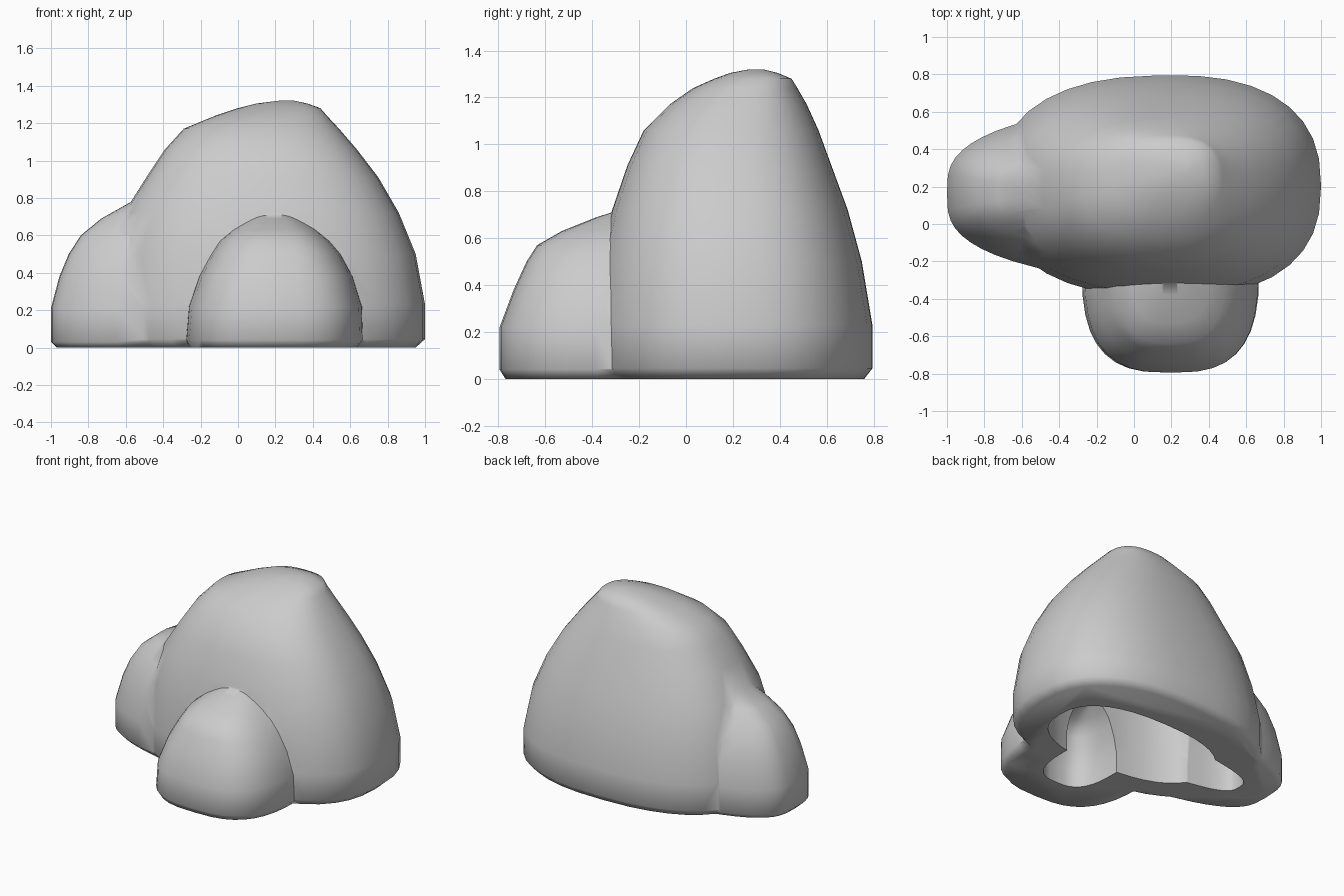
import bpy, bmesh, math

if "Cube" in bpy.data.objects:
    bpy.data.objects.remove(bpy.data.objects["Cube"])

SEG = 36

# Each lobe is a stack of rounded rings: (z, xmin, xmax, ymin, ymax)
MAIN = [(0, -.69, .95, -.36, .76), (.045, -.73, 1.0, -.39, .795), (.23, -.73, 1.0, -.39, .795),
        (.5, -.68, .95, -.365, .75), (.72, -.61, .86, -.315, .69), (.91, -.49, .75, -.25, .62),
        (1.06, -.39, .635, -.18, .565), (1.17, -.29, .54, -.07, .515), (1.24, -.12, .475, .03, .475),
        (1.28, .0, .44, .12, .45), (1.305, .1, .37, .19, .39), (1.32, .22, .3, .27, .33)]
LEFT = [(0, -.97, .05, -.22, .55), (.03, -1.0, .08, -.25, .58), (.21, -1.0, .08, -.25, .58),
        (.38, -.955, .05, -.21, .55), (.5, -.905, .0, -.17, .51), (.6, -.84, -.05, -.11, .45),
        (.69, -.73, -.1, -.05, .40), (.78, -.57, -.15, .01, .36), (.82, -.45, -.2, .06, .31)]
FRONT = [(0, -.26, .64, -.77, .36), (.04, -.28, .67, -.795, .38), (.22, -.265, .665, -.795, .38),
         (.38, -.21, .615, -.735, .34), (.5, -.145, .55, -.68, .3), (.57, -.1, .49, -.635, .27),
         (.63, -.03, .42, -.53, .22), (.69, .06, .33, -.38, .16), (.74, .13, .26, -.22, .1)]


def lobe(name, rings, power, taper=0, inset=0, shift=0):
    """Loft superellipse rings, narrowed toward -x by taper; inset gives the cavity shape."""
    _, ax, bx, ay, by = rings[2]
    cx, cy = (ax + bx) / 2, (ay + by) / 2
    sx, sy = 1 - 2 * inset / (bx - ax), 1 - 2 * inset / (by - ay)
    sz = 1 - inset / rings[-1][0]
    bm = bmesh.new()
    loops = []
    for k, (z, x0, x1, y0, y1) in enumerate(rings):
        if inset:
            if k < 2:
                _, x0, x1, y0, y1 = rings[2]
            z = -.1 if k == 0 else z * sz
        loop = []
        for i in range(SEG):
            a = math.tau * i / SEG
            c, s = math.cos(a), math.sin(a)
            u = math.copysign(abs(c) ** (2 / power), c)
            v = math.copysign(abs(s) ** (2 / power), s)
            x = (x0 + x1) / 2 + (x1 - x0) / 2 * u
            y = (y0 + y1) / 2 + (y1 - y0) / 2 * v * (1 + taper * u)
            loop.append(bm.verts.new((cx + (x - cx) * sx, cy + (y - cy) * sy + shift, z)))
        loops.append(loop)
    for lo, hi in zip(loops, loops[1:]):
        for i in range(SEG):
            j = (i + 1) % SEG
            bm.faces.new((lo[i], lo[j], hi[j], hi[i]))
    bm.faces.new(loops[0][::-1])
    bm.faces.new(loops[-1])
    me = bpy.data.meshes.new(name)
    bm.to_mesh(me)
    bm.free()
    ob = bpy.data.objects.new(name, me)
    bpy.context.collection.objects.link(ob)
    return ob


def combine(target, other, op):
    """Apply a boolean and remove the operand."""
    mod = target.modifiers.new(op.lower(), 'BOOLEAN')
    mod.operation, mod.solver, mod.object = op, 'EXACT', other
    bpy.context.view_layer.objects.active = target
    bpy.ops.object.modifier_apply(modifier=mod.name)
    bpy.data.objects.remove(other)


def three_lobes(name, inset=0, shift=0):
    body = lobe(name, MAIN, 2.45, .03, inset, shift)
    combine(body, lobe("left_lobe", LEFT, 3.3, .33, inset), 'UNION')
    combine(body, lobe("front_lobe", FRONT, 2.9, 0, inset), 'UNION')
    return body


# Outer shell, hollowed from below
shell = three_lobes("hollow_boulder_shell")
combine(shell, three_lobes("cavity", .25, -.06), 'DIFFERENCE')

# Smooth shading with a sharp bottom rim
bpy.ops.object.select_all(action='DESELECT')
shell.select_set(True)
bpy.context.view_layer.objects.active = shell
bpy.ops.object.shade_smooth_by_angle(angle=math.radians(60))
